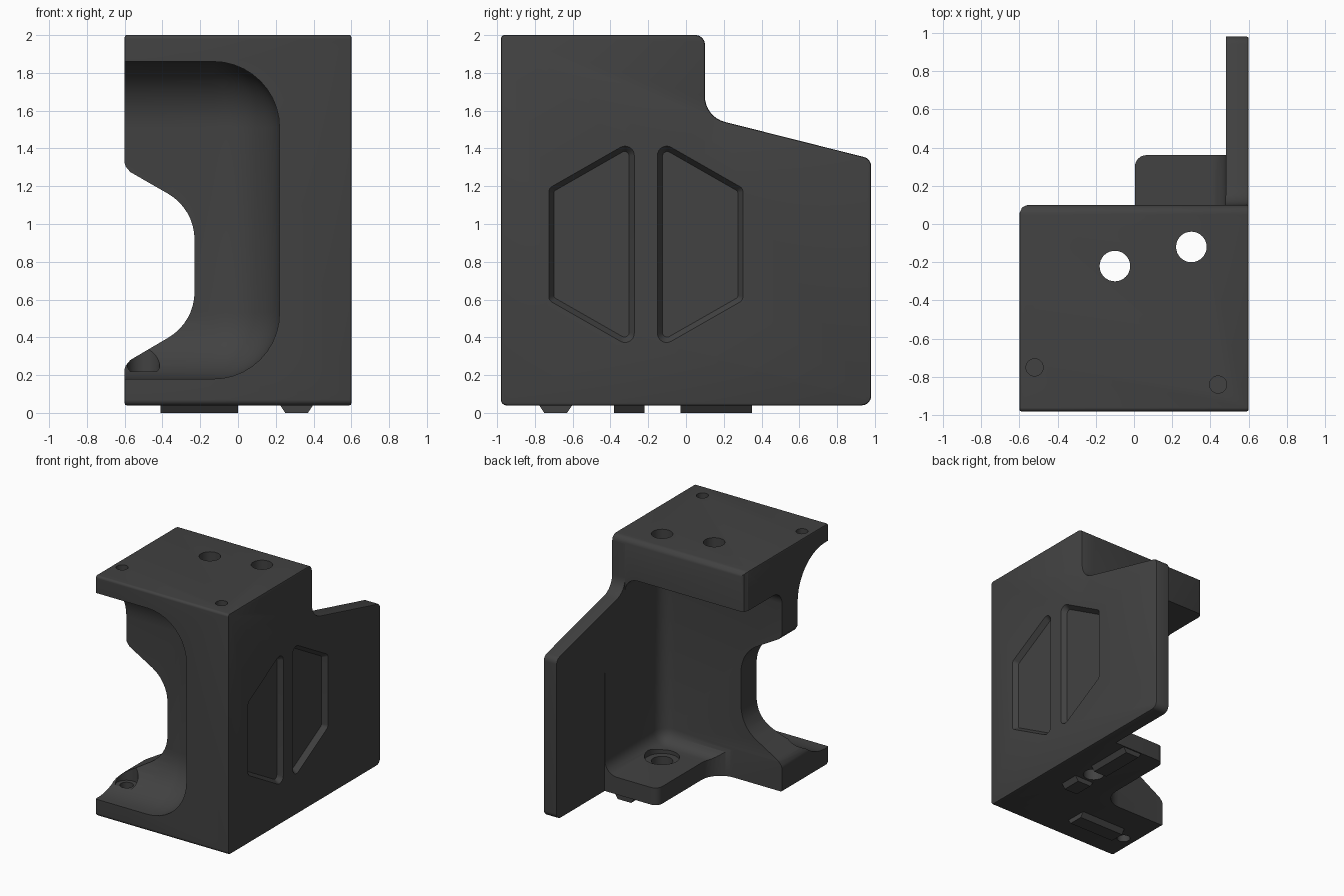
import bpy, bmesh, math
from mathutils import Vector

if "Cube" in bpy.data.objects:
    bpy.data.objects.remove(bpy.data.objects["Cube"])

mat = bpy.data.materials.new("charcoal")
mat.diffuse_color = (0.054, 0.054, 0.054, 1)
mat.use_nodes = True
mat.node_tree.nodes["Principled BSDF"].inputs["Base Color"].default_value = mat.diffuse_color


def rounded(points, seg=8):
    """Polygon from (a, b, radius) corners with filleted corners."""
    out = []
    n = len(points)
    for i, (a, b, r) in enumerate(points):
        p = Vector((a, b))
        if r == 0:
            out.append(p)
            continue
        u = (Vector(points[i - 1][:2]) - p).normalized()
        v = (Vector(points[(i + 1) % n][:2]) - p).normalized()
        half = u.angle(v) / 2
        centre = p + (u + v).normalized() * (r / math.sin(half))
        s = p + u * (r / math.tan(half)) - centre
        e = p + v * (r / math.tan(half)) - centre
        turn = math.atan2(s.x * e.y - s.y * e.x, s.dot(e))
        for k in range(seg + 1):
            t = turn * k / seg
            c, d = math.cos(t), math.sin(t)
            out.append(centre + Vector((s.x * c - s.y * d, s.x * d + s.y * c)))
    return out


def finish(name, bm):
    bmesh.ops.recalc_face_normals(bm, faces=bm.faces[:])
    if bm.calc_volume(signed=True) < 0:
        bmesh.ops.reverse_faces(bm, faces=bm.faces[:])
    mesh = bpy.data.meshes.new(name)
    bm.to_mesh(mesh)
    bm.free()
    mesh.materials.append(mat)
    ob = bpy.data.objects.new(name, mesh)
    bpy.context.collection.objects.link(ob)
    return ob


def loft(name, a, b, bevel=0):
    """Closed solid between two matching loops of 3D points."""
    bm = bmesh.new()
    a = [bm.verts.new(p) for p in a]
    b = [bm.verts.new(p) for p in b]
    caps = [bm.faces.new(a), bm.faces.new(b)]
    for i in range(len(a)):
        j = (i + 1) % len(a)
        bm.faces.new((a[i], a[j], b[j], b[i]))
    bmesh.ops.recalc_face_normals(bm, faces=bm.faces[:])
    if bevel:
        rim = [e for f in caps for e in f.edges]
        bmesh.ops.bevel(bm, geom=rim, offset=bevel, segments=2,
                        profile=0.5, affect="EDGES")
    return finish(name, bm)


def prism(name, points, axis, lo, hi, bevel=0):
    """Extrude a rounded polygon along an axis."""
    place = {"x": lambda p, t: (t, p.x, p.y),
             "y": lambda p, t: (p.x, t, p.y),
             "z": lambda p, t: (p.x, p.y, t)}[axis]
    pts = rounded(points)
    return loft(name, [place(p, lo) for p in pts], [place(p, hi) for p in pts], bevel)


def round_box(name, lo, hi, radius, seg=10):
    bm = bmesh.new()
    bmesh.ops.create_cube(bm, size=1)
    for v in bm.verts:
        v.co = [lo[i] if v.co[i] < 0 else hi[i] for i in range(3)]
    bmesh.ops.bevel(bm, geom=bm.edges[:], offset=radius, segments=seg,
                    profile=0.5, affect="EDGES")
    return finish(name, bm)


def cylinder(name, x, y, r, lo, hi):
    ring = [(x + r * math.cos(k * math.pi / 16), y + r * math.sin(k * math.pi / 16))
            for k in range(32)]
    return loft(name, [(*p, lo) for p in ring], [(*p, hi) for p in ring])


def volume(mesh):
    bm = bmesh.new()
    bm.from_mesh(mesh)
    v = bm.calc_volume(signed=True)
    bm.free()
    return v


def carve(target, cut):
    """Subtract a cutter, keeping only a plausible result."""
    before = volume(target.data)
    for solver in ("MANIFOLD", "EXACT", "FLOAT"):
        mod = target.modifiers.new("cut", "BOOLEAN")
        mod.operation = "DIFFERENCE"
        mod.solver = solver
        mod.object = cut
        bpy.context.view_layer.update()
        dg = bpy.context.evaluated_depsgraph_get()
        result = bpy.data.meshes.new_from_object(target.evaluated_get(dg))
        target.modifiers.clear()
        if before * 0.3 < volume(result) < before - 1e-6:
            target.data = result
            break
    bpy.data.objects.remove(cut)


# Main body: side profile across the full width
body = prism("bracket_body", [
    (-0.98, 0.04, 0.03), (0.98, 0.04, 0.05), (0.98, 1.345, 0.05),
    (0.1, 1.567, 0.14), (0.1, 2.0, 0.05), (-0.98, 2.0, 0.02)],
    "x", -0.6, 0.6, 0.01)

cutters = [
    # front recess, open to the front and left
    round_box("front_recess", (-3, -3, 0.18), (0.22, -0.58, 1.86), 0.35),
    # rear pocket between web, side wall, floor and top block
    round_box("rear_pocket", (-3, -0.38, 0.18), (0.48, 3, 1.68), 0.11, 6),
    # space behind the top block
    prism("rear_space", [
        (-2, 2, 0), (-2, 0.04, 0), (-0.61, 0.04, 0), (-0.598, 0.06, 0),
        (-0.585, 0.087, 0), (-0.56, 0.0985, 0), (0.479, 0.0985, 0),
        (0.479, 2, 0)], "z", 0.5, 3),
    # floor outline, leaving the rear tab
    prism("floor_outline", [
        (-2, -0.378, 0), (0.005, -0.378, 0.17), (0.005, 0.36, 0.06),
        (0.481, 0.36, 0), (0.481, 2, 0), (-2, 2, 0)], "z", -1, 1),
    # left notch through the web
    prism("web_notch", [
        (-0.8, 1.45, 0), (-0.605, 1.34, 0), (-0.595, 1.305, 0),
        (-0.57, 1.275, 0), (-0.23, 1.08, 0.28), (-0.23, 0.48, 0.28),
        (-0.57, 0.28, 0), (-0.595, 0.25, 0), (-0.605, 0.215, 0),
        (-0.8, 0.1, 0)], "y", -0.9, 0.9),
    # bolt holes, counterbores and dowel holes
    cylinder("bolt_hole_a", 0.30, -0.12, 0.08, -1, 3),
    cylinder("bolt_hole_b", -0.10, -0.22, 0.08, 1.2, 3),
    cylinder("rear_counterbore", 0.30, -0.12, 0.13, 0.15, 0.6),
    cylinder("front_counterbore", -0.50, -0.72, 0.085, 0.22, 0.6),
    cylinder("front_screw_hole", -0.50, -0.72, 0.05, -1, 0.4),
    cylinder("dowel_hole_a", -0.52, -0.75, 0.045, 1.88, 3),
    cylinder("dowel_hole_b", 0.44, -0.84, 0.045, 1.88, 3),
]

# Two mirrored pockets with sloping sides in the right wall
mid = -0.2125


def pocket(s, d, r, x):
    k = d * 0.58
    loop = rounded([(mid + s * (0.06 + d), 0.335 + d * 1.73, r),
                    (mid + s * (0.515 - d), 0.595 + k, r * 0.7),
                    (mid + s * (0.515 - d), 1.19 - k, r * 0.7),
                    (mid + s * (0.06 + d), 1.45 - d * 1.73, r)])
    return [(x, p.x, p.y) for p in loop]


for label, s in (("front", -1), ("rear", 1)):
    cutters.append(loft("side_pocket_" + label, pocket(s, 0, 0.05, 0.602),
                        pocket(s, 0.028, 0.025, 0.56)))

for cut in cutters:
    carve(body, cut)

# Locating keys under the floor, with chamfered ends
for name, x0, x1, y0, y1 in (("front_key", -0.41, 0.0, -0.78, -0.60),
                             ("middle_key", 0.22, 0.40, -0.38, -0.22),
                             ("rear_key", 0.22, 0.40, -0.03, 0.35)):
    # the chamfer runs along the long sides of each key
    dx, dy = (0, 0.03) if name == "front_key" else (0.03, 0)
    loft(name,
         [(x0, y0, 0.045), (x1, y0, 0.045), (x1, y1, 0.045), (x0, y1, 0.045)],
         [(x0 + dx, y0 + dy, 0), (x1 - dx, y0 + dy, 0),
          (x1 - dx, y1 - dy, 0), (x0 + dx, y1 - dy, 0)])

# Smooth the fillets, keep the edges crisp
for ob in bpy.context.collection.objects:
    ob.select_set(True)
bpy.context.view_layer.objects.active = body
bpy.ops.object.shade_smooth_by_angle(angle=math.radians(30))
